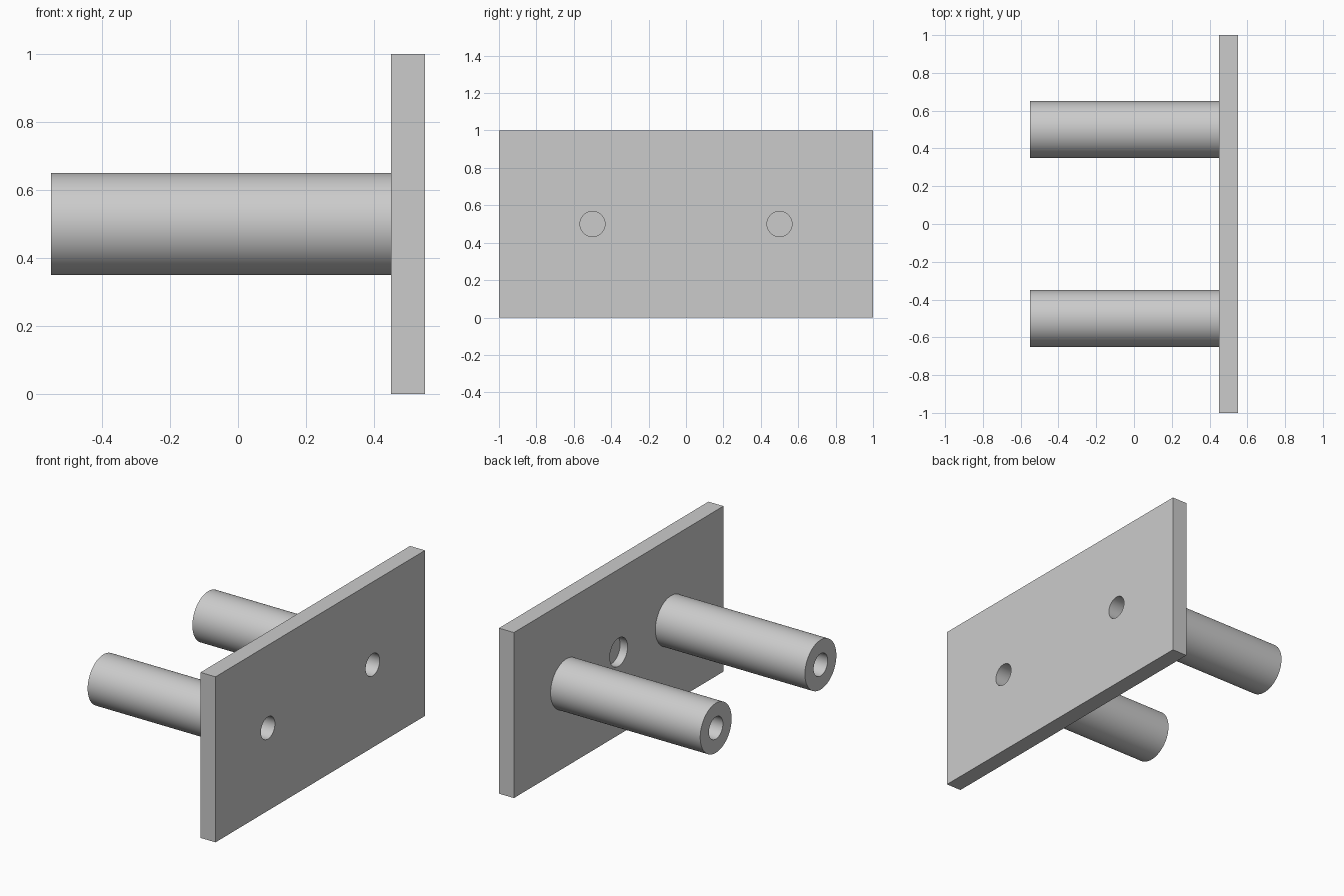
import bpy, math

if "Cube" in bpy.data.objects:
    bpy.data.objects.remove(bpy.data.objects["Cube"])

grey = bpy.data.materials.new("plain grey")
grey.diffuse_color = (0.6, 0.6, 0.6, 1)
grey.use_nodes = True
grey.node_tree.nodes["Principled BSDF"].inputs["Base Color"].default_value = grey.diffuse_color


def rod(name, x0, x1, y, radius):
    """Cylinder along x from x0 to x1 at mid height."""
    bpy.ops.mesh.primitive_cylinder_add(
        vertices=64, radius=radius, depth=x1 - x0,
        location=((x0 + x1) / 2, y, 0.5), rotation=(0, math.pi / 2, 0))
    ob = bpy.context.object
    ob.name = name
    ob.data.materials.append(grey)
    return ob


def combine(target, tool, operation):
    """Apply a boolean and remove the helper."""
    tool.hide_render = True
    mod = target.modifiers.new(operation.lower(), 'BOOLEAN')
    mod.operation = operation
    mod.solver = 'EXACT'
    mod.object = tool
    bpy.context.view_layer.objects.active = target
    bpy.ops.object.modifier_apply(modifier=mod.name)
    bpy.data.objects.remove(tool, do_unlink=True)


# Upright mounting plate
bpy.ops.mesh.primitive_cube_add(size=1, location=(0.5, 0, 0.5))
plate = bpy.context.object
plate.name = "plate_with_pegs"
plate.scale = (0.1, 2, 1)
bpy.ops.object.transform_apply(location=True, rotation=False, scale=True)
plate.data.materials.append(grey)

# Two pegs, each with a blind bore in both ends
for y in (-0.5, 0.5):
    combine(plate, rod("peg", -0.55, 0.5, y, 0.15), 'UNION')
    combine(plate, rod("peg_bore", -0.65, -0.2, y, 0.067), 'DIFFERENCE')
    combine(plate, rod("screw_hole", 0.2, 0.65, y, 0.067), 'DIFFERENCE')

# Shallow round recess between the pegs
combine(plate, rod("recess", 0.4, 0.5, 0, 0.085), 'DIFFERENCE')

# Smooth round walls, sharp rims
bpy.ops.object.select_all(action='DESELECT')
plate.select_set(True)
bpy.context.view_layer.objects.active = plate
bpy.ops.object.shade_smooth_by_angle(angle=math.radians(30))
